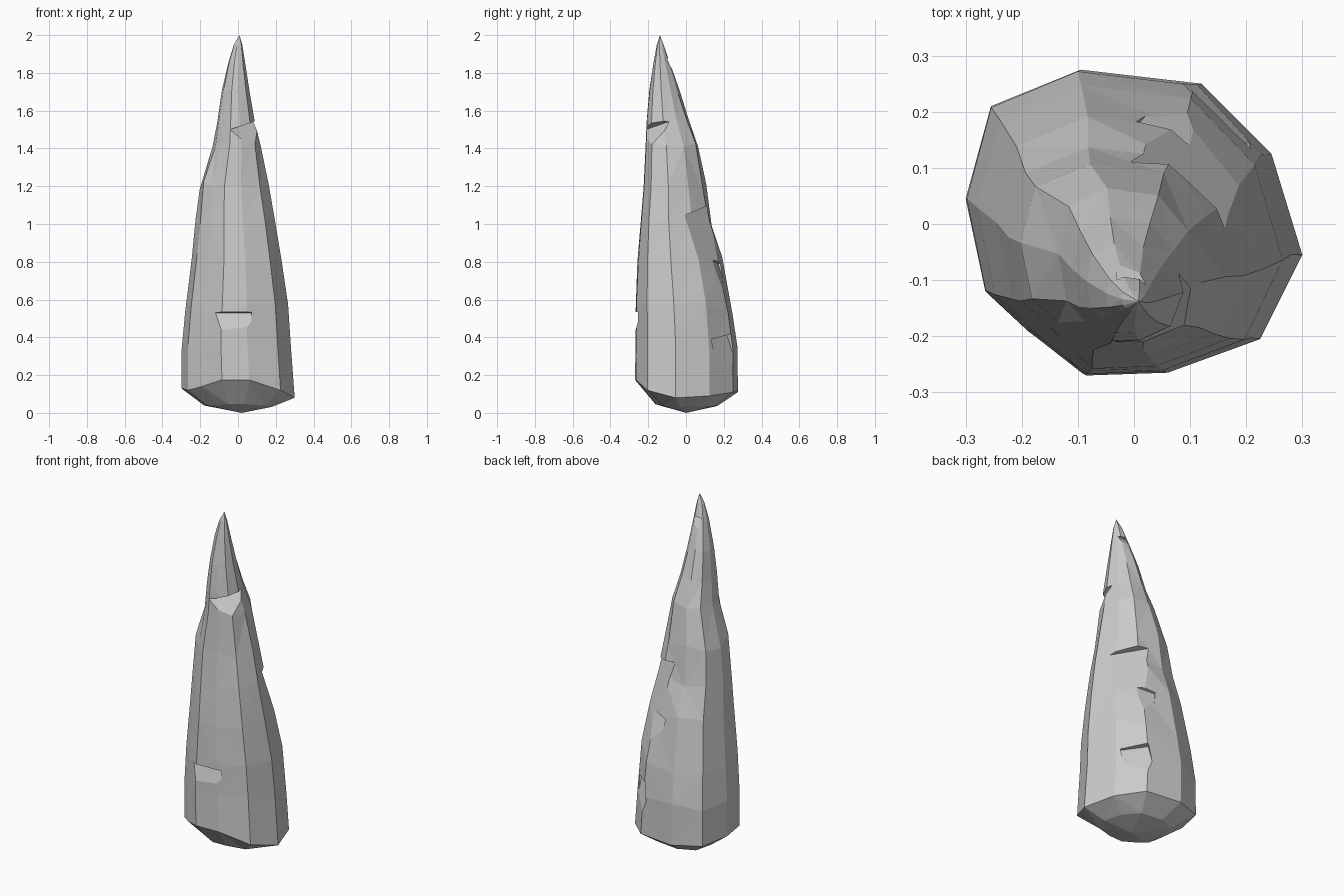
import bpy, bmesh, random
from math import radians, cos, sin
from mathutils import Vector, Matrix

if "Cube" in bpy.data.objects:
    bpy.data.objects.remove(bpy.data.objects["Cube"])

random.seed(4)

# Base outline of the rock as (x, y, height of the lower rim)
OUTLINE = [(-.30, .045, .13), (-.255, .21, .12), (-.095, .275, .11), (.12, .25, .11),
           (.245, .125, .09), (.30, -.055, .08), (.225, -.205, .12), (.06, -.265, .175),
           (-.085, -.27, .175), (-.19, -.19, .14), (-.265, -.12, .12)]

# Height, then left, right, front and back limits of each section
SECTIONS = [(.36, -.298, .28, -.27, .27), (.55, -.28, .265, -.27, .245),
            (.80, -.245, .23, -.26, .19), (1.0, -.225, .195, -.243, .135),
            (1.2, -.203, .163, -.226, .105), (1.42, -.135, .12, -.215, .063),
            (1.55, -.11, .088, -.21, .012), (1.7, -.085, .06, -.195, -.035),
            (1.86, -.05, .036, -.172, -.088), (1.95, -.022, .023, -.155, -.118)]


def new_object(name, bm):
    bmesh.ops.recalc_face_normals(bm, faces=bm.faces)
    mesh = bpy.data.meshes.new(name)
    bm.to_mesh(mesh)
    bm.free()
    obj = bpy.data.objects.new(name, mesh)
    bpy.context.collection.objects.link(obj)
    return obj


# Rock spire: faceted rings from the rounded underside to the leaning tip
bm = bmesh.new()
n = len(OUTLINE)
bottom = bm.verts.new((.02, 0, 0))
rings = [[bm.verts.new((x * .6, y * .6, .02 + .15 * h)) for x, y, h in OUTLINE],
         [bm.verts.new(p) for p in OUTLINE]]
for z, x0, x1, y0, y1 in SECTIONS:
    ring = []
    wobble = .07 * (x1 - x0)
    for x, y, h in OUTLINE:
        px = (x0 + x1) / 2 + x / .30 * (x1 - x0) / 2
        py = (y0 + y1) / 2 + y / .273 * (y1 - y0) / 2
        ring.append(bm.verts.new((px, py, z + random.uniform(-wobble, wobble))))
    rings.append(ring)
tip = bm.verts.new((.008, -.138, 2))
for a, b in zip(rings, rings[1:]):
    for i in range(n):
        j = (i + 1) % n
        bm.faces.new((a[i], a[j], b[j], b[i]))
for i in range(n):
    j = (i + 1) % n
    bm.faces.new((bottom, rings[0][j], rings[0][i]))
    bm.faces.new((tip, rings[-1][i], rings[-1][j]))
bmesh.ops.triangulate(bm, faces=bm.faces)
rock = new_object("rock_spire", bm)


# Chips: wedge cutters with a sharp overhang on top, fading out downwards
def chip(pos, azimuth, depth, height, width, tilt=0, lean=.13):
    slope = depth / height + lean
    out = .12
    profile = [(-depth, 0), (out, .03), (out, -(out + depth) / slope)]
    bm = bmesh.new()
    for x, z in profile:
        for side in (-.5, .5):
            flare = 1 + (x + depth) * .8
            bm.verts.new((x, side * width * flare, z))
    bmesh.ops.convex_hull(bm, input=bm.verts)
    turn = Matrix.Rotation(radians(azimuth), 4, 'Z') @ Matrix.Rotation(radians(tilt), 4, 'X')
    bmesh.ops.transform(bm, matrix=Matrix.Translation(pos) @ turn, verts=bm.verts)
    cutter = new_object("chip_cutter", bm)
    cutter.hide_render = True
    mod = rock.modifiers.new("chip", 'BOOLEAN')
    mod.operation = 'DIFFERENCE'
    mod.solver = 'EXACT'
    mod.object = cutter
    bpy.context.view_layer.objects.active = rock
    bpy.ops.object.modifier_apply(modifier=mod.name)
    bpy.data.objects.remove(cutter)


chip((-.04, -.268, .53), -90, .028, .17, .22)             # front dent
chip((.06, -.172, 1.525), -45, .045, .08, .28, 14)        # deep notch below the tip
chip((.105, .068, 1.07), 55, .03, .20, .34, 14, .17)      # long ledge at the back
chip((.07, .175, .80), 72, .025, .16, .13, -10, .2)       # back scoop
chip((.16, .195, .40), 52, .03, .15, .15, 10, .05)        # low back dent
chip((.01, -.095, 1.875), 90, .014, .04, .08, 0, .3)      # nick at the tip
